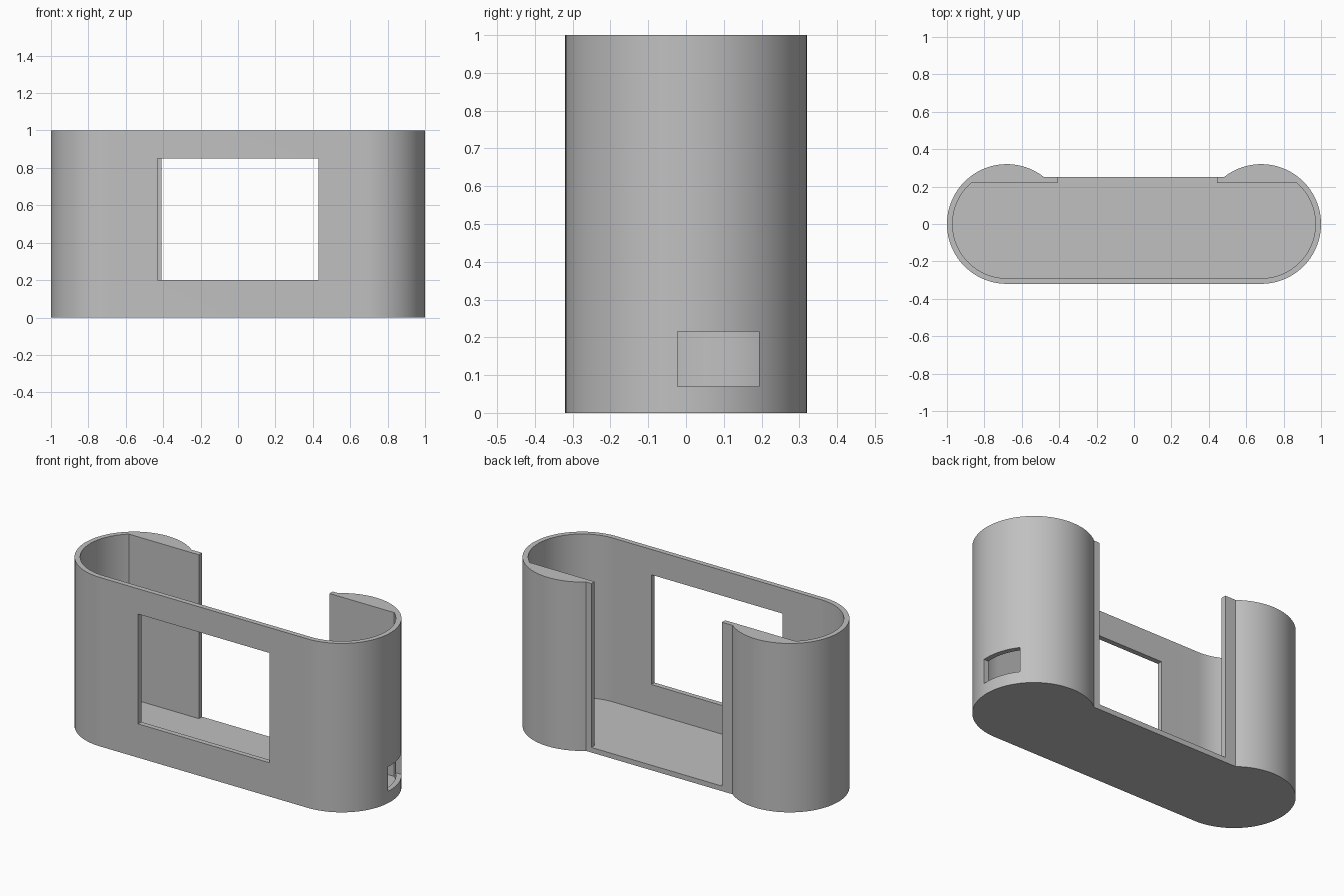
import bpy, bmesh
from math import sin, cos, asin, pi, radians

old = bpy.data.objects.get("Cube")
if old:
    bpy.data.objects.remove(old, do_unlink=True)

END_X = 0.68       # centre of each rounded end
OUTER_R = 0.32
INNER_R = 0.29
BACK_Y = 0.25      # recessed back face
INNER_BACK_Y = 0.22
FLOOR = 0.03
HEIGHT = 1.0

grey = bpy.data.materials.new("plain grey")
grey.use_nodes = True
colour = (0.53, 0.53, 0.53, 1)
grey.diffuse_color = colour
grey.node_tree.nodes["Principled BSDF"].inputs["Base Color"].default_value = colour


def rounded_outline(radius, end_angle, steps=56):
    """Right-hand arc from the front round to end_angle, mirrored to the left."""
    right = []
    for i in range(steps + 1):
        a = -pi / 2 + (end_angle + pi / 2) * i / steps
        right.append((END_X + radius * cos(a), radius * sin(a)))
    return right + [(-x, y) for x, y in reversed(right)]


def rectangle(x0, x1, y0, y1):
    return [(x0, y0), (x1, y0), (x1, y1), (x0, y1)]


def prism(name, outline, z0, z1):
    bm = bmesh.new()
    base = bm.faces.new([bm.verts.new((x, y, z0)) for x, y in outline])
    top = bmesh.ops.extrude_face_region(bm, geom=[base])["geom"]
    moved = [v for v in top if isinstance(v, bmesh.types.BMVert)]
    bmesh.ops.translate(bm, verts=moved, vec=(0, 0, z1 - z0))
    bmesh.ops.recalc_face_normals(bm, faces=bm.faces)
    mesh = bpy.data.meshes.new(name)
    bm.to_mesh(mesh)
    bm.free()
    mesh.materials.append(grey)
    obj = bpy.data.objects.new(name, mesh)
    bpy.context.collection.objects.link(obj)
    return obj


# Solid body: two round ends joined by a slab with a recessed back
body = prism("case_body",
             rounded_outline(OUTER_R, pi - asin(BACK_Y / OUTER_R)), 0, HEIGHT)

# Interior, open back, front window and side port
cutters = [
    prism("cavity_cutter",
          rounded_outline(INNER_R, asin(INNER_BACK_Y / INNER_R)), FLOOR, 1.1),
    prism("back_opening_cutter", rectangle(-0.41, 0.445, 0.1, 0.4), FLOOR, 1.1),
    prism("window_cutter", rectangle(-0.43, 0.43, -0.4, -0.2), 0.2, 0.85),
    prism("port_cutter", rectangle(0.8, 1.1, -0.023, 0.193), 0.07, 0.215),
]

bpy.ops.object.select_all(action='DESELECT')
bpy.context.view_layer.objects.active = body
body.select_set(True)
for cutter in cutters:
    cutter.hide_render = True
    mod = body.modifiers.new(cutter.name, 'BOOLEAN')
    mod.operation = 'DIFFERENCE'
    mod.solver = 'EXACT'
    mod.object = cutter
    bpy.ops.object.modifier_apply(modifier=mod.name)
    bpy.data.objects.remove(cutter, do_unlink=True)

# Smooth round ends, crisp rims
bpy.ops.object.shade_smooth_by_angle(angle=radians(30))
